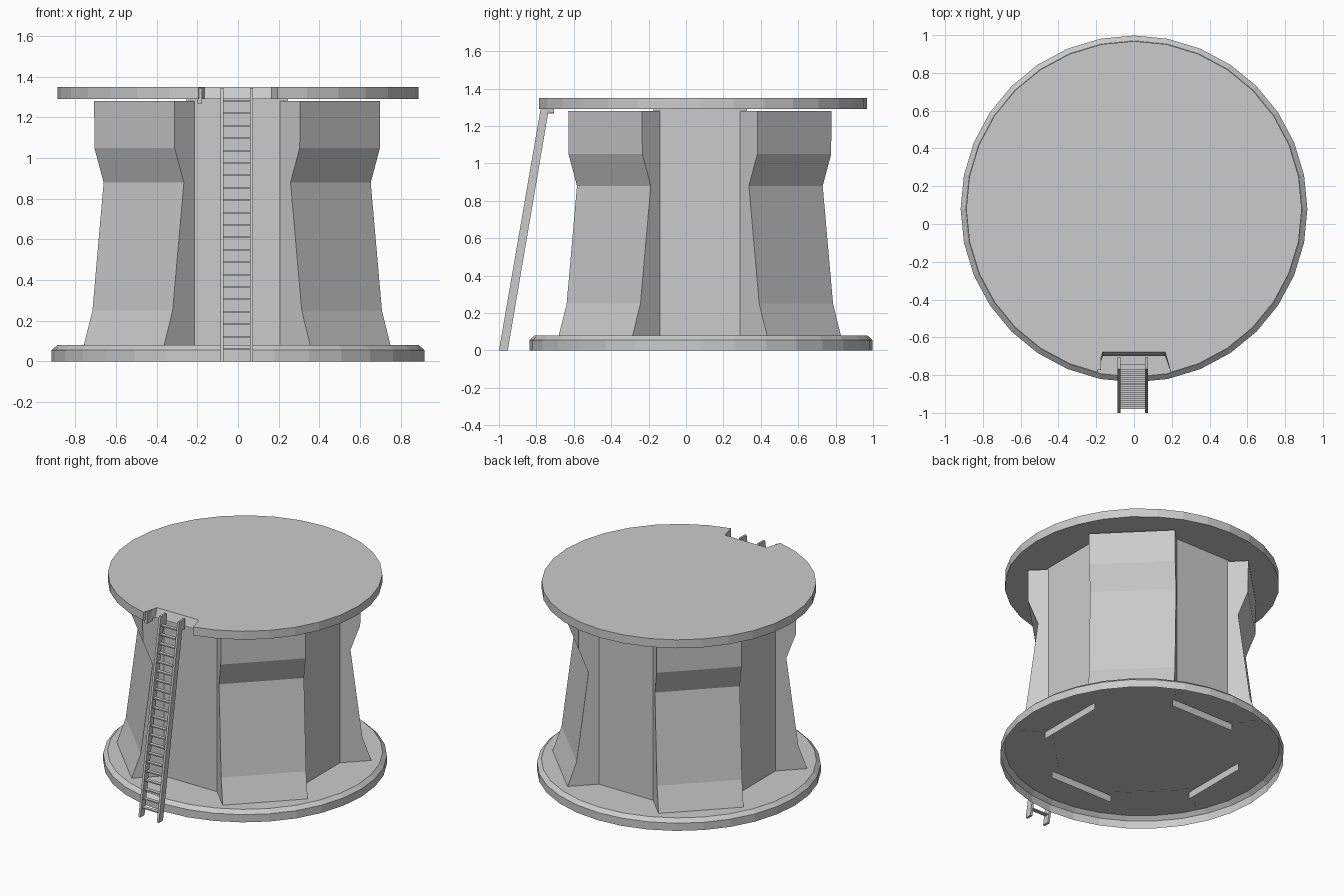
import bpy, math
from mathutils import Matrix, Vector

if "Cube" in bpy.data.objects:
    bpy.data.objects.remove(bpy.data.objects["Cube"])

CY = 0.08  # centre of the round tower in y


def mesh_object(name, verts, faces):
    me = bpy.data.meshes.new(name)
    me.from_pydata(verts, [], faces)
    me.update()
    ob = bpy.data.objects.new(name, me)
    bpy.context.collection.objects.link(ob)
    return ob


def loft(name, rings, cap_start=True):
    """Join equal-length point rings (counter-clockwise seen from the last ring) and cap the ends."""
    n = len(rings[0])
    verts = [p for r in rings for p in r]
    faces = [(k * n + i, k * n + (i + 1) % n, (k + 1) * n + (i + 1) % n, (k + 1) * n + i)
             for k in range(len(rings) - 1) for i in range(n)]
    if cap_start:
        faces.append(tuple(reversed(range(n))))
    faces.append(tuple(range(len(verts) - n, len(verts))))
    return mesh_object(name, verts, faces)


def ring(r, z, n):
    return [(r * math.cos(2 * math.pi * i / n),
             CY + r * math.sin(2 * math.pi * i / n), z) for i in range(n)]


def box(name, x0, x1, y0, y1, z0, z1):
    return loft(name, [[(x0, y0, z), (x1, y0, z), (x1, y1, z), (x0, y1, z)] for z in (z0, z1)])


# Chamfered round base, a shell that is open underneath
loft("base_disc", [ring(0.918, 0, 32), ring(0.918, 0.055, 32), ring(0.89, 0.08, 32)],
     cap_start=False)

# Four flat wall panels, which reach a little below the base deck
for k in range(4):
    turn = Matrix.Translation((-0.003, CY - 0.004, 0)) @ Matrix.Rotation(math.radians(90 * k), 4, 'Z')
    corners = [(0.607, -0.25, 0.03), (0.607, 0.25, 0.03), (0.607, 0.25, 1.295), (0.607, -0.25, 1.295)]
    mesh_object(f"wall_panel_{k + 1}", [turn @ Vector(c) for c in corners], [(0, 1, 2, 3)])

# Four diagonal buttresses between the panels, extruded from one side profile
profile = [(0.56, 0.078), (0.788, 0.078), (0.728, 0.25), (0.65, 0.88),
           (0.714, 1.05), (0.716, 1.28), (0.56, 1.28)]
for k in range(4):
    turn = Matrix.Translation((-0.004, CY - 0.006, 0)) @ Matrix.Rotation(math.radians(45 + 90 * k), 4, 'Z')
    loft(f"buttress_{k + 1}",
         [[turn @ Vector((r, w, z)) for r, z in profile] for w in (0.279, -0.279)])


# Top platform with a notch at the front for the ladder
def platform_ring(z, back_y):
    start = math.radians(-90 + 22.5)
    pts = [(0.888 * math.cos(start + i * math.pi / 16),
            CY + 0.888 * math.sin(start + i * math.pi / 16), z) for i in range(29)]
    return pts + [(-0.195, -0.785, z), (-0.165, back_y, z), (0.165, back_y, z), (0.195, -0.785, z)]


loft("platform", [platform_ring(1.29, -0.70), platform_ring(1.35, -0.677)])

# Small cheek on the left end of the notch
box("notch_cheek", -0.198, -0.176, -0.772, -0.705, 1.268, 1.345)

# Ladder stiles
stile = [(-1.0, 0), (-0.953, 0), (-0.736, 1.275), (-0.705, 1.268), (-0.705, 1.345), (-0.768, 1.345)]
for side, x in (("left", -0.079), ("right", 0.067)):
    loft(f"ladder_stile_{side}", [[(x + d, y, z) for y, z in stile] for d in (-0.008, 0.008)])

# Ladder rungs follow the slope
for i in range(21):
    z = 0.061 * (i + 1)
    y = -0.977 + 0.172 * z
    box(f"ladder_rung_{i + 1}", -0.073, 0.061, y - 0.013, y + 0.013, z - 0.004, z + 0.004)
